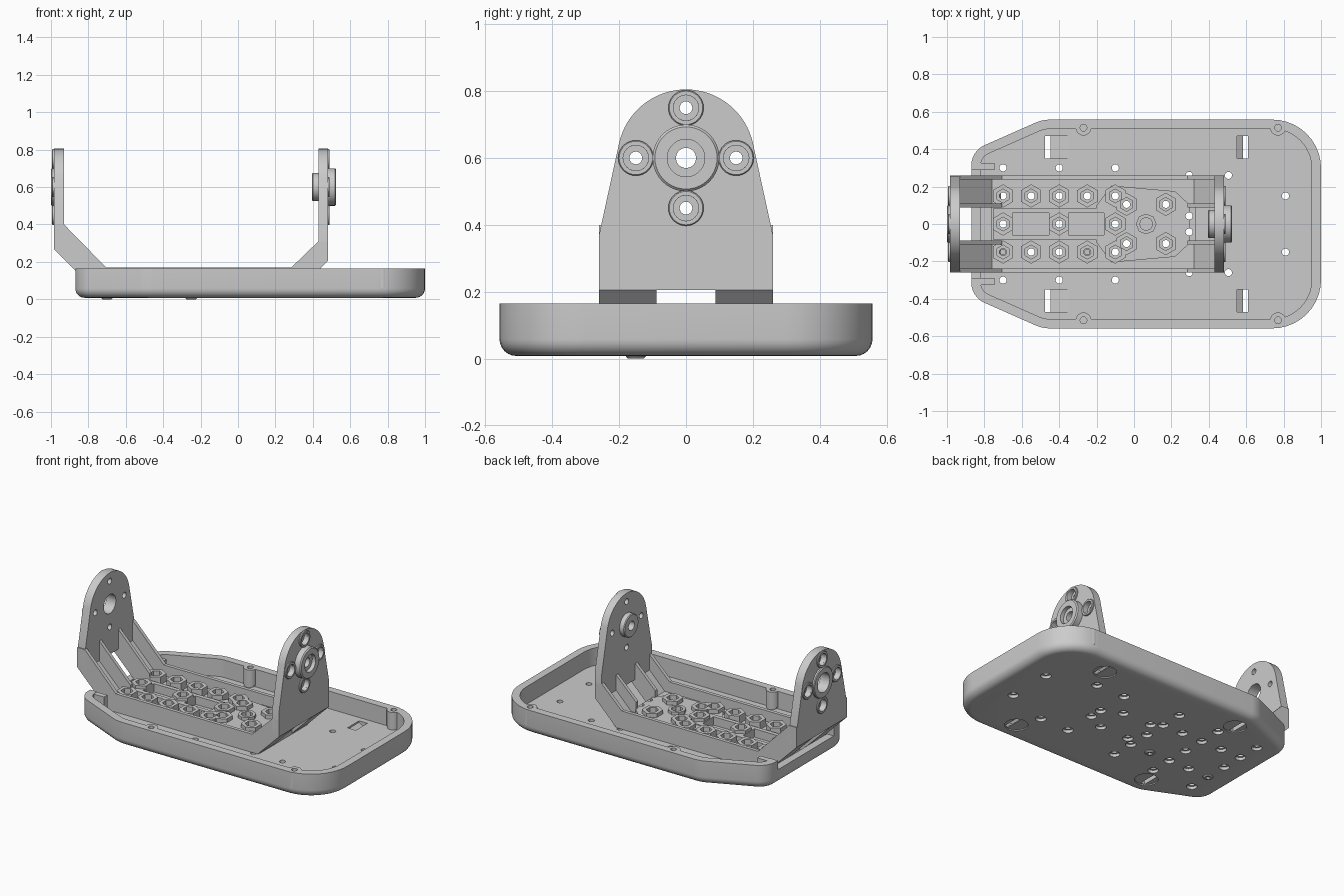
import bpy, bmesh, math
from mathutils import Vector

if "Cube" in bpy.data.objects:
    bpy.data.objects.remove(bpy.data.objects["Cube"])


def finish(name, bm):
    bmesh.ops.recalc_face_normals(bm, faces=bm.faces)
    me = bpy.data.meshes.new(name)
    bm.to_mesh(me)
    bm.free()
    ob = bpy.data.objects.new(name, me)
    bpy.context.collection.objects.link(ob)
    return ob


def place(axis, p, q, h):
    return {'X': (h, p, q), 'Y': (p, h, q), 'Z': (p, q, h)}[axis]


def stack(bm, rings, closed=False):
    # bridge equal-sized rings of points, capping the ends unless closed
    vs = [[bm.verts.new(p) for p in ring] for ring in rings]
    n = len(vs[0])
    for a, b in zip(vs, vs[1:] + ([vs[0]] if closed else [])):
        for i in range(n):
            j = (i + 1) % n
            bm.faces.new((a[i], a[j], b[j], b[i]))
    if not closed:
        bm.faces.new(vs[0])
        bm.faces.new(vs[-1])


def prism(name, pts, spans, axis):
    bm = bmesh.new()
    for a, b in spans:
        stack(bm, [[place(axis, p, q, h) for p, q in pts] for h in (a, b)])
    return finish(name, bm)


def rect(x0, x1, y0, y1):
    return [(x0, y0), (x1, y0), (x1, y1), (x0, y1)]


def lathe(name, prof, locs, axis='Z', segs=24, closed=False):
    # prof is (radius, height); locs are 2D positions across the axis
    bm = bmesh.new()
    for u, v in locs:
        stack(bm, [[place(axis, u + r * math.sin(2 * math.pi * i / segs),
                          v + r * math.cos(2 * math.pi * i / segs), h)
                    for i in range(segs)] for r, h in prof], closed)
    return finish(name, bm)


def cut(obs, *cutters):
    for ob in obs:
        for c in cutters:
            m = ob.modifiers.new("cut", 'BOOLEAN')
            m.operation, m.solver, m.object, m.use_self = 'DIFFERENCE', 'EXACT', c, True
            dg = bpy.context.evaluated_depsgraph_get()
            me = bpy.data.meshes.new_from_object(ob.evaluated_get(dg))
            ob.modifiers.clear()
            ob.data = me
    for c in cutters:
        bpy.data.objects.remove(c)


def outline(corners, inset, z, n=10):
    # rounded convex outline, inset by shrinking the corner radii
    pts = []
    for i, (x, y, r) in enumerate(corners):
        p = Vector((x, y))
        a = (p - Vector(corners[i - 1][:2])).normalized()
        b = (Vector(corners[(i + 1) % len(corners)][:2]) - p).normalized()
        half = (-a).angle(b) / 2
        c = p + (b - a).normalized() * r / math.sin(half)
        t0 = math.atan2(-a.x, a.y)
        turn = math.pi - 2 * half
        for k in range(n + 1):
            t = t0 + turn * k / n
            pts.append((c.x + (r - inset) * math.cos(t), c.y + (r - inset) * math.sin(t), z))
    return pts


S = (1, -1)
BOT, FLOOR, RIM = 0.008, 0.05, 0.165

# Tray shell with rounded underside
half = [(1, .558, .26), (-.49, .558, .2), (-.87, .39, .12)]
corners = half + [(x, -y, r) for x, y, r in reversed(half)]
rings = []
for k in range(7):
    t = k / 6 * math.pi / 2
    rings.append(outline(corners, .05 * (1 - math.sin(t)), BOT + .05 * (1 - math.cos(t))))
rings += [outline(corners, 0, RIM), outline(corners, .05, RIM), outline(corners, .05, FLOOR)]
bm = bmesh.new()
stack(bm, rings)
tray = finish("tray", bm)

# Lid bosses on the tray wall, and tabs beside the notch
lid = [(x, s * .515) for x in (-.27, .77) for s in S]
bosses = lathe("tray_lid_bosses", [(.042, FLOOR + .01), (.042, RIM)], lid)
lathe_floor = lathe("tray_boss_feet", [(.034, FLOOR - .01), (.034, FLOOR + .02)],
                    [(x, y * .985) for x, y in lid])
prism("tray_notch_tabs", rect(-.84, -.745, FLOOR - .01, RIM - .002), [(.29, .325), (-.325, -.29)], 'Y')
cut([tray], prism("notch_cutter", rect(-1, -.77, .105, .3), [(-.29, .29)], 'Y'))
cut([tray, bosses], lathe("lid_hole_cutter", [(.018, .08), (.018, .3)], lid))

# Nut and screw positions
nuts = [(x, s * .15) for x in (-.7, -.55, -.4, -.25, -.1) for s in S]
nuts += [(x, 0) for x in (-.7, -.4, -.1)]
nuts += [(x, s * .105) for x in (-.04, .17) for s in S]
loose = [(x, s * .3) for x in (-.7, -.4, -.1) for s in S]
loose += [(x, s * .26) for x in (.295, .505) for s in S]
loose += [(.81, s * .15) for s in S] + [(.295, s * .043) for s in S]

# Tray floor: counterbored holes, strap slots, shallow discs underneath
cut([tray], lathe("tray_hole_cutter", [(.032, -.02), (.032, .027), (.019, .027), (.019, .08)],
                  nuts + loose, segs=20))
slot_y = [(.35, .47), (-.47, -.35)]
cut([tray],
    prism("left_slot_cutter", [(-.475, -.02), (-.447, -.02), (-.447, .018), (-.345, .045),
                               (-.345, .08), (-.475, .08)], slot_y, 'Y'),
    prism("right_slot_cutter", [(.61, -.02), (.582, -.02), (.582, .02), (.55, .04),
                                (.55, .08), (.61, .08)], slot_y, 'Y'),
    lathe("disc_cutter", [(.07, -.02), (.07, BOT + .007)],
          [(x, s * .41) for x in (-.44, .57) for s in S], segs=32))

# Two screw heads standing slightly proud of the underside
heads = [(-.7, -.15), (-.25, -.15)]
screws = lathe("screws", [(.024, 0), (.03, .006), (.03, .026), (.016, .026), (.016, .09)], heads)
cut([screws], lathe("socket_cutter", [(.015, -.02), (.015, .015)], heads, segs=6))

# Bracket base: floor, raised spine, octagonal pad, nut holders
base = prism("bracket_base", rect(-.765, .33, -.25, .25), [(FLOOR, .10)], 'Z')
spine = prism("bracket_spine", rect(-.75, -.12, -.085, .085), [(.06, .13)], 'Z')
pad_top = [(.3, .08), (.3, .1), (.22, .175), (-.12, .205), (-.2, .1), (-.2, .07)]
pad = prism("bracket_pad", pad_top + [(x, -y) for x, y in reversed(pad_top)], [(.06, .125)], 'Z')
holders = lathe("nut_holders", [(.062, .06), (.062, .15)], nuts, segs=6)
hub = lathe("pad_hub", [(.055, .06), (.055, .145)], [(.065, 0)], segs=8)
parts = [base, spine, pad, holders, hub]
cut(parts, lathe("nut_cutter", [(.037, .085), (.037, .3)], nuts, segs=6))
cut(parts, lathe("nut_hole_cutter", [(.019, -.1), (.019, .3)],
                 nuts + [(.295, s * .043) for s in S], segs=20))
cut([pad, hub], lathe("hub_cutter", [(.035, .11), (.035, .3)], [(.065, 0)], segs=8))
for x0, x1 in ((-.65, -.455), (-.35, -.16)):
    cut([spine, pad, base], prism("pocket_cutter", rect(x0, x1, -.058, .058), [(.075, .3)], 'Z'))

# Bracket side rails running up into both arms
rail = [(-.985, .4), (-.985, .27), (-.765, FLOOR), (.325, FLOOR), (.48, .205), (.48, .31),
        (.43, .31), (.285, .17), (-.705, .17), (-.93, .4)]
prism("bracket_rails", rail, [(.237, .26), (-.26, -.237)], 'Y')
inner = [(.088, .11), (-.11, -.088)]
prism("left_gussets", [(-.985, .4), (-.985, .27), (-.765, FLOOR), (-.705, FLOOR), (-.705, .17),
                       (-.93, .4)], inner, 'Y')
prism("right_gussets", [(.48, .31), (.48, .205), (.325, FLOOR), (.285, FLOOR), (.285, .17),
                        (.43, .31)], inner, 'Y')
# Sloped webs with an open gap in the middle
web = [(.09, .25), (-.25, -.09)]
prism("left_webs", [(-.985, .3), (-.985, .27), (-.765, FLOOR), (-.71, FLOOR), (-.76, .10),
                    (-.93, .27), (-.93, .3)], web, 'Y')
prism("right_webs", [(.48, .23), (.48, .205), (.325, FLOOR), (.28, FLOOR), (.32, .10),
                     (.43, .21), (.43, .23)], web, 'Y')

# Upright arms with screw rings and pivot hubs
bolts = [(0, .75), (0, .45), (.15, .6), (-.15, .6)]
arc = [(.205 * math.cos(t), .6 + .205 * math.sin(t))
       for t in [math.radians(12 + 156 * i / 32) for i in range(33)]]
for side, x_in, x_out, low, tip in (("left", -.93, -.985, .27, -.994), ("right", .43, .48, .205, .49)):
    d = 1 if x_out > x_in else -1
    arm = prism(side + "_arm", arc + [(-.26, .37), (-.26, low), (.26, low), (.26, .37)],
                [(x_in, x_out)], 'X')
    cut([arm], lathe("bolt_cutter", [(.019, x_in - d * .1), (.019, x_in + d * .025),
                                     (.038, x_in + d * .025), (.038, x_out + d * .1)], bolts, 'X'),
        lathe("pivot_cutter", [(.062, x_in - d * .1), (.062, x_out + d * .1)], [(0, .6)], 'X', 40))
    lathe(side + "_screw_rings", [(.038, x_out - d * .01), (.053, x_out - d * .01), (.053, tip - d * .003),
                                  (.05, tip), (.038, tip)], bolts, 'X', 32, True)
lathe("left_pivot_ring", [(.062, -.97), (.1, -.97), (.1, -.995), (.095, -1), (.062, -1)],
      [(0, .6)], 'X', 40, True)
lathe("right_pivot_hub", [(.03, .395), (.07, .395), (.075, .4), (.075, .44), (.1, .46), (.1, .518),
                          (.093, .525), (.056, .525), (.056, .5), (.03, .5)],
      [(0, .6)], 'X', 40, True)

# Smooth the curved faces, keep edges crisp
for ob in bpy.context.scene.objects:
    ob.select_set(True)
    bpy.context.view_layer.objects.active = ob
bpy.ops.object.shade_smooth_by_angle(angle=math.radians(30))
